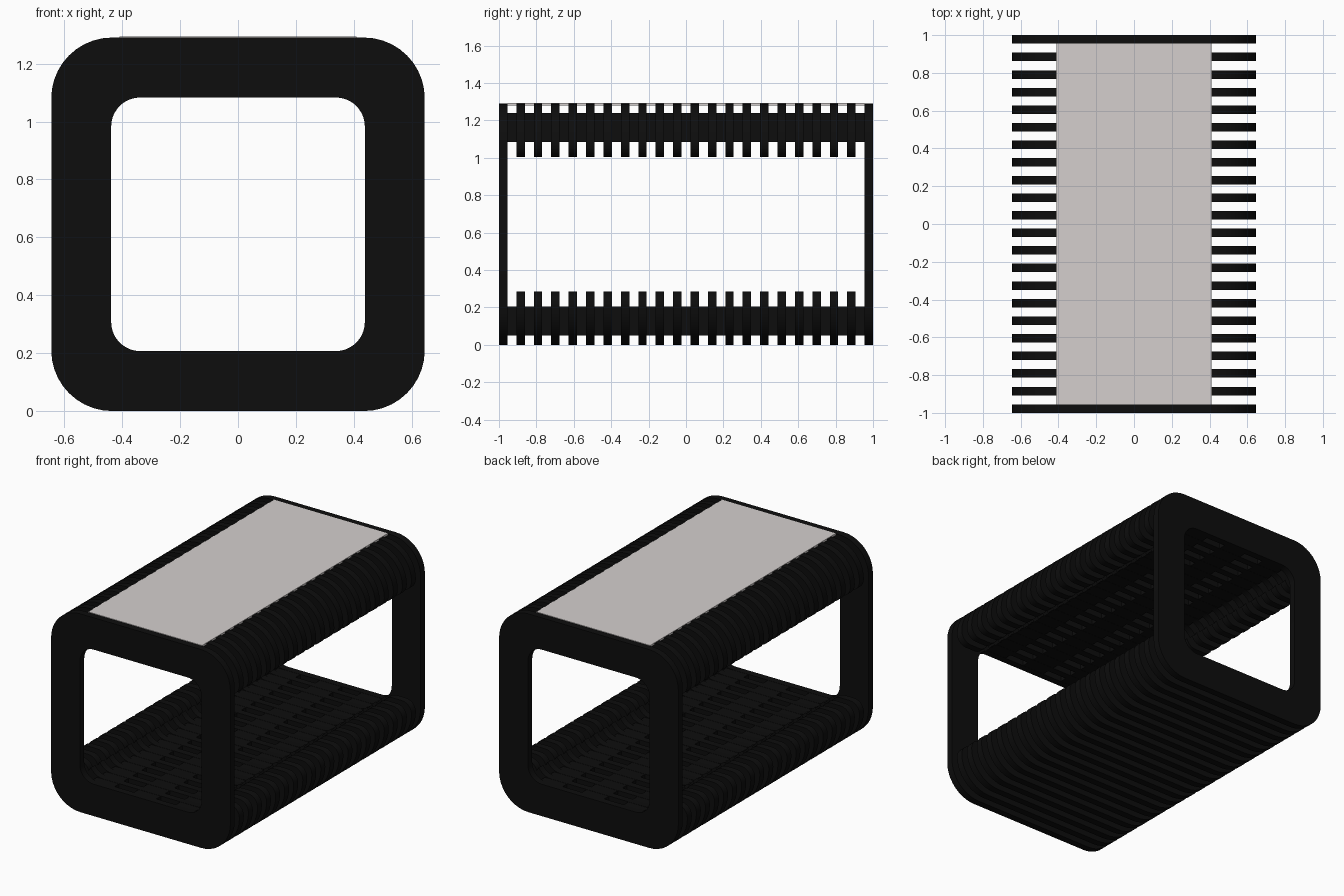
import bpy, bmesh
from math import cos, sin, pi, radians

if "Cube" in bpy.data.objects:
    bpy.data.objects.remove(bpy.data.objects["Cube"])

W, H = 0.645, 1.29          # half width, full height
BAR = 0.207                 # bar thickness of the ribs
RIB = 0.045                 # rib thickness along y
COUNT = 22
PITCH = (2 - RIB) / (COUNT - 1)


def material(name, color):
    m = bpy.data.materials.new(name)
    m.diffuse_color = color
    m.use_nodes = True
    m.node_tree.nodes["Principled BSDF"].inputs["Base Color"].default_value = m.diffuse_color
    return m


black = material("black_paint", (0.004, 0.004, 0.004, 1))
pale = material("pale_top", (0.66, 0.625, 0.615, 1))


def finish(bm, name, mat):
    bmesh.ops.recalc_face_normals(bm, faces=bm.faces[:])
    me = bpy.data.meshes.new(name)
    bm.to_mesh(me)
    bm.free()
    me.polygons.foreach_set("use_smooth", [True] * len(me.polygons))
    me.set_sharp_from_angle(angle=radians(30))
    me.materials.append(mat)
    ob = bpy.data.objects.new(name, me)
    bpy.context.collection.objects.link(ob)
    return ob


def arc(cx, cz, r, a0, a1, n=10):
    return [(cx + r * cos(radians(a0 + (a1 - a0) * i / n)),
             cz + r * sin(radians(a0 + (a1 - a0) * i / n))) for i in range(n + 1)]


def rounded_rect(hw, z0, z1, r):
    return (arc(hw - r, z1 - r, r, 0, 90) + arc(-hw + r, z1 - r, r, 90, 180)
            + arc(-hw + r, z0 + r, r, 180, 270) + arc(hw - r, z0 + r, r, 270, 360))


def box(name, x, y, z, mat):
    bm = bmesh.new()
    bmesh.ops.create_cube(bm, size=1)
    for v in bm.verts:
        v.co = (x[0] + (x[1] - x[0]) * (v.co.x + 0.5),
                y[0] + (y[1] - y[0]) * (v.co.y + 0.5),
                z[0] + (z[1] - z[0]) * (v.co.z + 0.5))
    return finish(bm, name, mat)


# Closed end frames: outer and inner rounded loops joined into a ring
def end_frame(name, y):
    bm = bmesh.new()
    loops = [[bm.verts.new((px, y + s * RIB / 2, pz)) for px, pz in prof]
             for prof, s in ((rounded_rect(W, 0, H, 0.21), -1),
                             (rounded_rect(W, 0, H, 0.21), 1),
                             (rounded_rect(W - BAR, BAR, H - BAR, 0.1), 1),
                             (rounded_rect(W - BAR, BAR, H - BAR, 0.1), -1))]
    n = len(loops[0])
    for k in range(4):
        a, b = loops[k], loops[(k + 1) % 4]
        for i in range(n):
            j = (i + 1) % n
            bm.faces.new((a[i], a[j], b[j], b[i]))
    return finish(bm, name, black)


end_frame("front_end_frame", -1 + RIB / 2)
end_frame("back_end_frame", 1 - RIB / 2)

# Open ribs: a flat bar with short turned-up ends
TIP, TR = 0.285, 0.07
xi = W - BAR
right = (arc(W - 0.21, 0.21, 0.21, 270, 360)
         + arc(W - TR, TIP - TR, TR, 0, 90, 6)
         + arc(xi + TR, TIP - TR, TR, 90, 165, 6)
         + arc(xi - 0.1, BAR + 0.1, 0.1, -30, -90, 6))
rib_profile = right + [(-x, z) for x, z in reversed(right)]


def ribs(name, flip):
    bm = bmesh.new()
    n = len(rib_profile)
    for k in range(1, COUNT - 1):
        y = -1 + RIB / 2 + PITCH * k
        a, b = [[bm.verts.new((px, y + s * RIB / 2, H - pz if flip else pz))
                 for px, pz in rib_profile] for s in (-1, 1)]
        bm.faces.new(a)
        bm.faces.new(b[::-1])
        for i in range(n):
            j = (i + 1) % n
            bm.faces.new((a[i], b[i], b[j], a[j]))
    return finish(bm, name, black)


ribs("lower_ribs", False)
ribs("upper_ribs", True)

# Lengthwise spacer beams between the ribs
for i, cx in enumerate((-0.3, 0, 0.3)):
    xs, ys = (cx - 0.08, cx + 0.08), (-1 + RIB, 1 - RIB)
    box(f"lower_spacer_{i + 1}", xs, ys, (0.05, BAR - 0.001), black)
    box(f"upper_spacer_{i + 1}", xs, ys, (H - BAR + 0.001, H - 0.05), black)

# Thin seat panel set in the top
box("top_panel", (-0.41, 0.41), (-1 + RIB, 1 - RIB), (H - 0.01, H + 0.003), pale)
